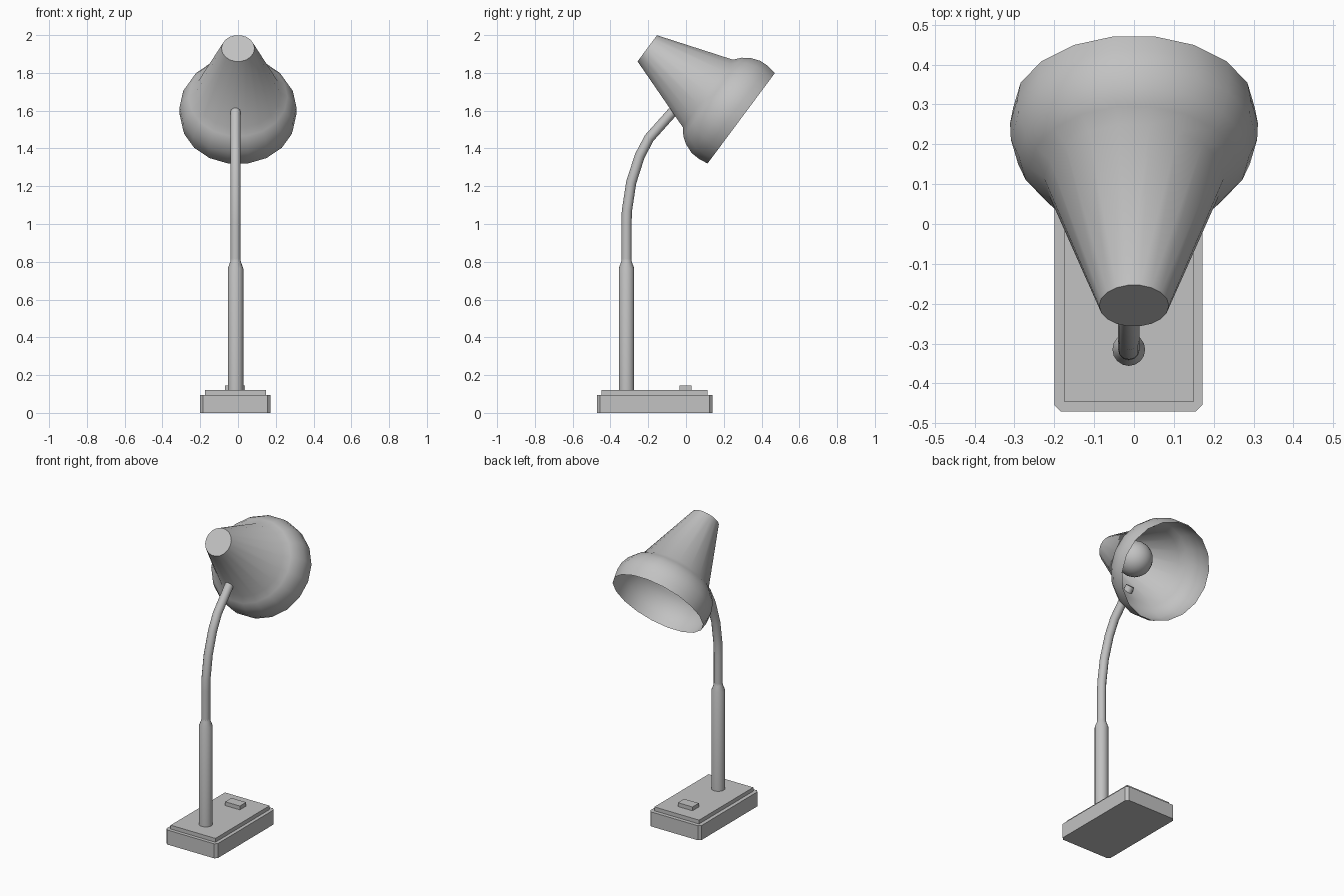
import bpy
import bmesh
import math
from mathutils import Matrix, Vector

default = bpy.data.objects.get("Cube")
if default:
    bpy.data.objects.remove(default, do_unlink=True)

grey = bpy.data.materials.new("light_grey")
grey.use_nodes = True
tone = (0.54, 0.54, 0.54, 1)
grey.diffuse_color = tone
grey.node_tree.nodes["Principled BSDF"].inputs["Base Color"].default_value = tone


def finish(name, bm, smooth=None):
    """Turn a bmesh into a named object, smoothed below the given angle."""
    mesh = bpy.data.meshes.new(name)
    bm.to_mesh(mesh)
    bm.free()
    obj = bpy.data.objects.new(name, mesh)
    bpy.context.collection.objects.link(obj)
    mesh.materials.append(grey)
    if smooth:
        shade(obj, smooth)
    return obj


def shade(obj, degrees):
    bpy.ops.object.select_all(action="DESELECT")
    obj.select_set(True)
    bpy.context.view_layer.objects.active = obj
    bpy.ops.object.shade_smooth_by_angle(angle=math.radians(degrees))


def box(name, low, high, chamfer=0):
    """Box between two corners, with optional chamfered upright edges."""
    low, high = Vector(low), Vector(high)
    bm = bmesh.new()
    bmesh.ops.create_cube(bm, size=1)
    for v in bm.verts:
        v.co = (low + high) / 2 + v.co * (high - low)
    if chamfer:
        upright = [e for e in bm.edges
                   if abs(e.verts[0].co.z - e.verts[1].co.z) > 0.01]
        bmesh.ops.bevel(bm, geom=upright, offset=chamfer, segments=1, affect="EDGES")
    return finish(name, bm)


def lathe(name, profile, sides, matrix, cap_start=True, cap_end=False, smooth=35):
    """Surface of revolution from (height, radius) points."""
    bm = bmesh.new()
    rings = []
    for h, r in profile:
        angles = [math.tau * i / sides for i in range(sides)]
        rings.append([bm.verts.new(matrix @ Vector((r * math.cos(a), r * math.sin(a), h)))
                      for a in angles])
    for a, b in zip(rings, rings[1:]):
        for i in range(sides):
            j = (i + 1) % sides
            bm.faces.new((a[i], a[j], b[j], b[i]))
    if cap_start:
        bm.faces.new(rings[0][::-1])
    if cap_end:
        bm.faces.new(rings[-1])
    return finish(name, bm, smooth)


# Stepped base with a rocker switch
box("base", (-0.2, -0.47, 0), (0.172, 0.14, 0.095), 0.016)
box("base_top_plate", (-0.175, -0.447, 0.095), (0.149, 0.115, 0.12))
box("switch", (-0.068, -0.035, 0.12), (0.038, 0.03, 0.145))

# Upright sleeve
stem_x, stem_y = -0.013, -0.315
lathe("stem_sleeve", [(0.12, 0.041), (0.765, 0.041), (0.8, 0.028), (0.82, 0.026)],
      16, Matrix.Translation((stem_x, stem_y, 0)), cap_end=True)

# Bent arm swept along a path
path = [(-0.315, 0.78), (-0.315, 1.0), (-0.313, 1.07), (-0.29, 1.22),
        (-0.245, 1.36), (-0.195, 1.455), (-0.05, 1.617)]
curve = bpy.data.curves.new("arm", "CURVE")
curve.dimensions = "3D"
curve.bevel_depth = 0.027
curve.bevel_resolution = 4
curve.use_fill_caps = True
spline = curve.splines.new("POLY")
spline.points.add(len(path) - 1)
for point, (y, z) in zip(spline.points, path):
    point.co = (stem_x, y, z, 1)
arm = bpy.data.objects.new("arm", curve)
bpy.context.collection.objects.link(arm)
bpy.ops.object.select_all(action="DESELECT")
arm.select_set(True)
bpy.context.view_layer.objects.active = arm
bpy.ops.object.convert(target="MESH")
arm.data.materials.clear()
arm.data.materials.append(grey)
shade(arm, 35)

# Tilted frame for the lamp head: local z runs from cap to rim
head = (Matrix.Translation((0, -0.205, 1.93))
        @ Matrix.Rotation(math.atan2(-0.802, -0.597), 4, "X"))

# Thin open shade: cone with a flared collar
lathe("shade", [(0, 0.0875), (0.4, 0.226), (0.43, 0.262), (0.467, 0.289),
                (0.52, 0.309), (0.57, 0.311), (0.62, 0.303)], 18, head)

# Socket and bulb
lathe("socket", [(0.005, 0.04), (0.17, 0.04)], 12, head, cap_end=True)
bm = bmesh.new()
bmesh.ops.create_uvsphere(bm, u_segments=20, v_segments=12, radius=0.11,
                          matrix=head @ Matrix.Translation((0, 0, 0.26)))
finish("bulb", bm, 40)
